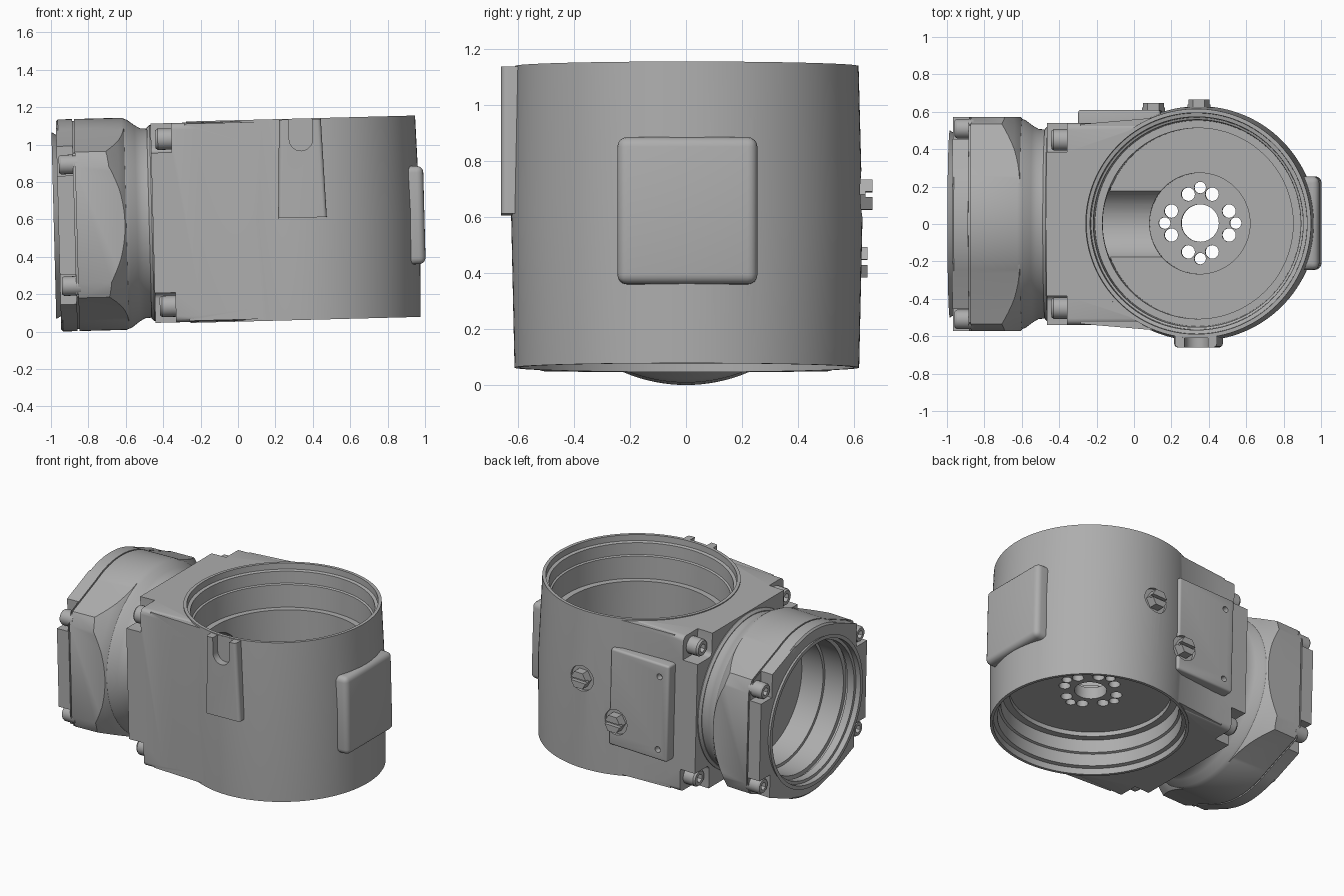
import bpy, bmesh, math
from mathutils import Matrix, Vector

if "Cube" in bpy.data.objects:
    bpy.data.objects.remove(bpy.data.objects["Cube"], do_unlink=True)

AX = 0.592                 # height of the horizontal bore axis
CX = 0.348                 # x of the vertical cylinder axis
parts = []

metal = bpy.data.materials.new("cast_grey")
metal.use_nodes = True
GREY = (0.42, 0.42, 0.42, 1)
metal.diffuse_color = GREY
metal.node_tree.nodes["Principled BSDF"].inputs["Base Color"].default_value = GREY

ALONG = {'Z': Matrix.Identity(4),
         'X': Matrix.Rotation(math.pi / 2, 4, 'Y'),
         'Y': Matrix.Rotation(-math.pi / 2, 4, 'X')}


def finish(bm, name):
    bmesh.ops.recalc_face_normals(bm, faces=bm.faces)
    me = bpy.data.meshes.new(name)
    bm.to_mesh(me)
    bm.free()
    me.materials.append(metal)
    ob = bpy.data.objects.new(name, me)
    bpy.context.collection.objects.link(ob)
    return ob


def lathe(name, profile, axis='Z', at=(0, 0, 0), n=96):
    """Capped solid of revolution from (radius, height) pairs."""
    bm = bmesh.new()
    m = Matrix.Translation(at) @ ALONG[axis]
    rings = []
    for r, h in profile:
        rings.append([bm.verts.new(m @ Vector((r * math.cos(2 * math.pi * i / n),
                                               r * math.sin(2 * math.pi * i / n), h)))
                      for i in range(n)])
    for a, b in zip(rings, rings[1:]):
        for i in range(n):
            j = (i + 1) % n
            bm.faces.new((a[i], a[j], b[j], b[i]))
    bm.faces.new(rings[0])
    bm.faces.new(rings[-1])
    return finish(bm, name)


def rod(name, r, h0, h1, axis, at, n=24):
    return lathe(name, [(r, h0), (r, h1)], axis, at, n)


def prism(name, outline, x0, x1, scale=1):
    """Solid along x with a (y, z) outline measured from the bore axis."""
    bm = bmesh.new()
    face = bm.faces.new([bm.verts.new((x0, y * scale, AX + z * scale)) for y, z in outline])
    ext = bmesh.ops.extrude_face_region(bm, geom=[face])
    moved = [g for g in ext["geom"] if isinstance(g, bmesh.types.BMVert)]
    bmesh.ops.translate(bm, verts=moved, vec=(x1 - x0, 0, 0))
    return finish(bm, name)


def box(name, lo, hi, bevel=0, axes=(0, 1, 2), top_scale=1):
    """Box between two corners; edges running along the chosen axes are rounded."""
    bm = bmesh.new()
    bmesh.ops.create_cube(bm, size=1)
    lo, hi = Vector(lo), Vector(hi)
    for v in bm.verts:
        if v.co.z > 0:
            v.co.x *= top_scale
        v.co = Vector([(lo[k] + hi[k]) / 2 + v.co[k] * (hi[k] - lo[k]) for k in range(3)])
    if bevel:
        def runs(e):
            d = e.verts[1].co - e.verts[0].co
            return max(range(3), key=lambda k: abs(d[k]))
        edges = [e for e in bm.edges if runs(e) in axes]
        bmesh.ops.bevel(bm, geom=edges, offset=bevel, segments=4, profile=0.5, affect='EDGES')
    return finish(bm, name)


def combine(ob, tool, op='DIFFERENCE'):
    mod = ob.modifiers.new("bool", 'BOOLEAN')
    mod.operation, mod.solver, mod.object = op, 'EXACT', tool
    bpy.context.view_layer.objects.active = ob
    bpy.ops.object.modifier_apply(modifier=mod.name)
    bpy.data.objects.remove(tool, do_unlink=True)


def socket_bolt(name, x0, x1, y, z, r):
    """Cap screw along x with a hex socket."""
    b = lathe(name, [(r * 0.85, x0), (r, x0 + 0.012), (r, x1)], 'X', (0, y, z), 24)
    combine(b, rod("socket", r * 0.5, x0 - 0.1, x0 + 0.04, 'X', (0, y, z), 6))
    parts.append(b)


# Main housing: slightly barrelled upright cylinder joined to a square block
housing = lathe("main_housing", [(0.615, 0.053), (0.627, AX), (0.613, 1.13)], at=(CX, 0.003, 0), n=128)
combine(housing, box("block", (-0.455, -0.54, 0.058), (CX, 0.54, 1.124), 0.035, (0,)), 'UNION')
combine(housing, lathe("joint_collar", [(0.51, -0.475), (0.525, -0.46), (0.525, -0.3)], 'X', (0, 0, AX)), 'UNION')

# Blends where the block sides run into the cylinder
for s in (-1, 1):
    blend = box("blend", (-0.27, -0.04, 0.064), (0.27, 0.04, 1.118))
    blend.data.transform(Matrix.Translation((0.0, s * 0.517, 0)) @ Matrix.Rotation(s * 0.085, 4, 'Z'))
    combine(housing, blend, 'UNION')

# Rounded pad on the right end, panels on front and back
combine(housing, box("end_pad", (0.8, -0.245, 0.335), (0.997, 0.255, 0.86), 0.035), 'UNION')
combine(housing, box("front_panel", (0.215, -0.66, 0.6), (0.475, -0.4, 1.126), 0.02, (2,), 0.86), 'UNION')
combine(housing, box("back_panel", (-0.29, 0.4, 0.27), (0.15, 0.61, 0.93), 0.015), 'UNION')

# U-shaped slot in the front panel
slot = box("slot", (0.285, -0.8, 1.02), (0.41, -0.61, 1.3))
combine(slot, rod("slot_end", 0.0625, -0.8, -0.61, 'Y', (0.3475, 0, 1.02), 32), 'UNION')
combine(housing, slot)

# Stepped cavities above and below the web plate
combine(housing, lathe("upper_cavity", [(0.51, 0.5), (0.51, 0.85), (0.55, 0.85), (0.555, 1.0), (0.567, 1.005),
        (0.57, 1.085), (0.59, 1.09), (0.595, 1.2)], at=(CX, 0.003, 0), n=128))
combine(housing, lathe("lower_cavity", [(0.6, -0.1), (0.595, 0.095), (0.57, 0.1), (0.565, 0.18),
        (0.55, 0.185), (0.545, 0.27), (0.5, 0.27), (0.5, 0.3)], at=(CX, 0.003, 0), n=128))
combine(housing, rod("hub_recess", 0.27, 0.38, 0.6, 'Z', (CX, 0.003, 0), 64))
combine(housing, rod("cable_tunnel", 0.2, -0.7, CX, 'X', (0, 0, AX), 64))

# Hub hole pattern
combine(housing, rod("hub_bore", 0.1, 0.2, 0.6, 'Z', (CX, 0.005, 0), 48))
for k in range(4):
    for deg, rad, size in ((0, 0.19, 0.031), (22.5, 0.167, 0.036), (67.5, 0.167, 0.036)):
        a = math.radians(deg + 90 * k)
        at = (CX + rad * math.cos(a), 0.005 + rad * math.sin(a), 0)
        combine(housing, rod("hub_hole", size, 0.2, 0.6, 'Z', at, 20))

# Corner pockets for the flange bolts, small holes in the back panel
for sy in (-1, 1):
    for sz in (-1, 1):
        y, z = sorted((sy * 0.385, sy * 0.7)), sorted((AX + sz * 0.375, AX + sz * 0.7))
        combine(housing, box("pocket", (-0.6, y[0], z[0]), (-0.345, y[1], z[1]), 0.03, (0,)))
for z in (AX - 0.25, AX + 0.25):
    combine(housing, rod("panel_hole", 0.02, 0.57, 0.7, 'Y', (-0.22, 0, z), 16))
for x, y, z in ((0.35, 0.62, 0.67), (0.1, 0.6, 0.435)):
    combine(housing, rod("counterbore", 0.085, y - 0.012, y + 0.1, 'Y', (x, 0, z), 32))
parts.append(housing)

for sy in (-1, 1):
    for sz in (-1, 1):
        socket_bolt("flange_bolt", -0.43, -0.33, sy * 0.45, AX + sz * 0.447, 0.057)

# Slotted hex plugs on the back
for x, y, z in ((0.35, 0.605, 0.67), (0.1, 0.588, 0.435)):
    plug = rod("hex_plug", 0.062, y - 0.02, y + 0.06, 'Y', (x, 0, z), 6)
    combine(plug, box("plug_slot", (x - 0.1, y + 0.035, z - 0.01), (x + 0.1, y + 0.1, z + 0.01)))
    parts.append(plug)

# Side module: round body with a neck and a flared lip
module = lathe("side_module", [(0.5, -0.985), (0.485, -0.96), (0.555, -0.96), (0.567, -0.95),
        (0.567, -0.61), (0.555, -0.58), (0.525, -0.54), (0.508, -0.51), (0.505, -0.47)], 'X', (0, 0, AX), 128)

# Flat cheeks with chamfered corners, running tangent into the round body
quarter = [(0.571, 0.31), (0.535, 0.39), (0.22, 0.52)]
outline = (quarter + [(-y, z) for y, z in reversed(quarter)]
           + [(-y, -z) for y, z in quarter] + [(y, -z) for y, z in reversed(quarter)])
cheeks = prism("cheeks", outline, -0.96, -0.5)
combine(cheeks, lathe("cheek_taper", [(0.75, -1.1), (0.75, -0.8), (0.665, -0.7), (0.6, -0.63), (0.566, -0.6),
                      (0.5, -0.56)], 'X', (0, 0, AX)), 'INTERSECT')
combine(module, cheeks, 'UNION')

# Seam groove following the full outline
groove = rod("seam_groove", 0.8, -0.872, -0.863, 'X', (0, 0, AX), 64)
combine(groove, rod("groove_core", 0.557, -1, -0.8, 'X', (0, 0, AX), 128))
combine(groove, prism("groove_cheeks", outline, -1, -0.8, 0.983))
combine(module, groove)

# Stepped bore, cable tunnel and corner screws
combine(module, lathe("module_cavity", [(0.475, -1.1), (0.475, -0.95), (0.455, -0.95), (0.455, -0.9),
        (0.47, -0.9), (0.47, -0.88), (0.44, -0.88), (0.44, -0.74), (0.42, -0.74), (0.42, -0.58)],
        'X', (0, 0, AX)))
combine(module, rod("module_tunnel", 0.2, -0.7, -0.3, 'X', (0, 0, AX), 64))
for sy in (-1, 1):
    for sz in (-1, 1):
        y, z = sorted((sy * 0.455, sy * 0.7)), sorted((AX + sz * 0.265, AX + sz * 0.5))
        combine(module, box("cheek_pocket", (-1.1, y[0], z[0]), (-0.875, y[1], z[1])))
        socket_bolt("module_bolt", -0.95, -0.85, sy * 0.51, AX + sz * 0.325, 0.052)
parts.append(module)

# Slight lean of the whole assembly, then shading
pivot = Vector((0, 0, AX))
lean = Matrix.Translation(pivot) @ Matrix.Rotation(math.radians(-1.5), 4, 'Y') @ Matrix.Translation(-pivot)
for ob in parts:
    ob.data.transform(lean)
    ob.data.materials.clear()
    ob.data.materials.append(metal)
    bpy.ops.object.select_all(action='DESELECT')
    ob.select_set(True)
    bpy.context.view_layer.objects.active = ob
    bpy.ops.object.shade_smooth_by_angle(angle=math.radians(28))
